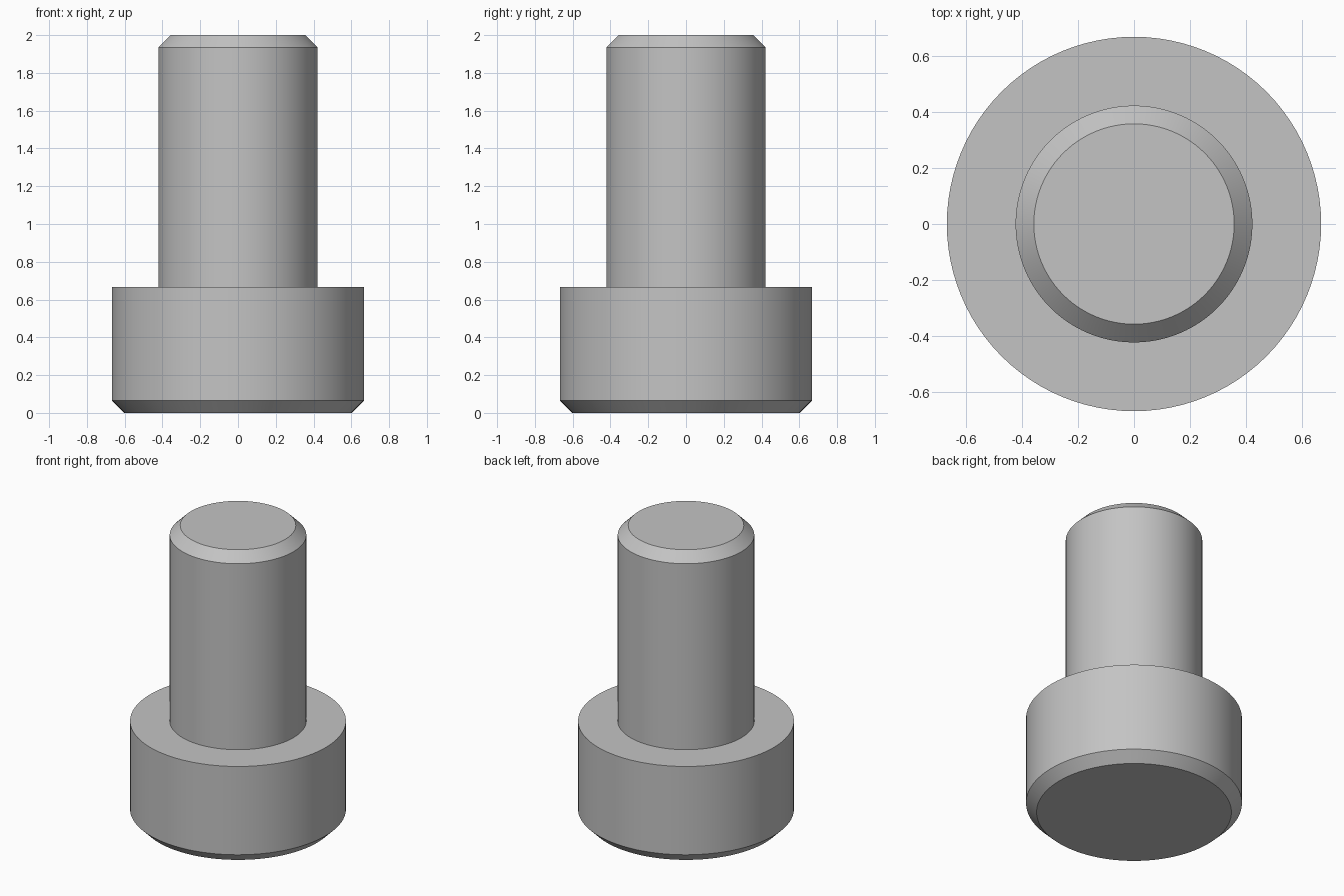
import bpy
import bmesh
import math

cube = bpy.data.objects.get("Cube")
if cube:
    bpy.data.objects.remove(cube, do_unlink=True)

SIDES = 96
HEAD_RADIUS, SHAFT_RADIUS = 0.667, 0.422
HEAD_TOP, TOTAL_HEIGHT = 0.667, 2.0
CHAMFER = 0.065

steel = bpy.data.materials.new("light grey steel")
steel.use_nodes = True
GREY = (0.55, 0.55, 0.55, 1.0)
steel.diffuse_color = GREY
steel.node_tree.nodes["Principled BSDF"].inputs["Base Color"].default_value = GREY


def lathe(name, profile):
    """Spin a (radius, height) profile about z and cap both ends."""
    bm = bmesh.new()
    rings = []
    for radius, height in profile:
        ring = []
        for i in range(SIDES):
            a = math.tau * i / SIDES
            ring.append(bm.verts.new((radius * math.cos(a), radius * math.sin(a), height)))
        rings.append(ring)
    for low, high in zip(rings, rings[1:]):
        for i in range(SIDES):
            j = (i + 1) % SIDES
            bm.faces.new((low[i], low[j], high[j], high[i]))
    bm.faces.new(rings[0][::-1])
    bm.faces.new(rings[-1])
    mesh = bpy.data.meshes.new(name)
    bm.to_mesh(mesh)
    bm.free()
    mesh.materials.append(steel)
    obj = bpy.data.objects.new(name, mesh)
    bpy.context.collection.objects.link(obj)
    bpy.ops.object.select_all(action="DESELECT")
    obj.select_set(True)
    bpy.context.view_layer.objects.active = obj
    bpy.ops.object.shade_smooth_by_angle(angle=math.radians(30))
    return obj


# Wide head with a chamfered lower rim
lathe("head", [
    (HEAD_RADIUS - CHAMFER, 0),
    (HEAD_RADIUS, CHAMFER),
    (HEAD_RADIUS, HEAD_TOP),
])

# Straight shaft with a chamfered tip, seated slightly into the head
lathe("shaft", [
    (SHAFT_RADIUS, HEAD_TOP - 0.02),
    (SHAFT_RADIUS, TOTAL_HEIGHT - CHAMFER),
    (SHAFT_RADIUS - CHAMFER, TOTAL_HEIGHT),
])
